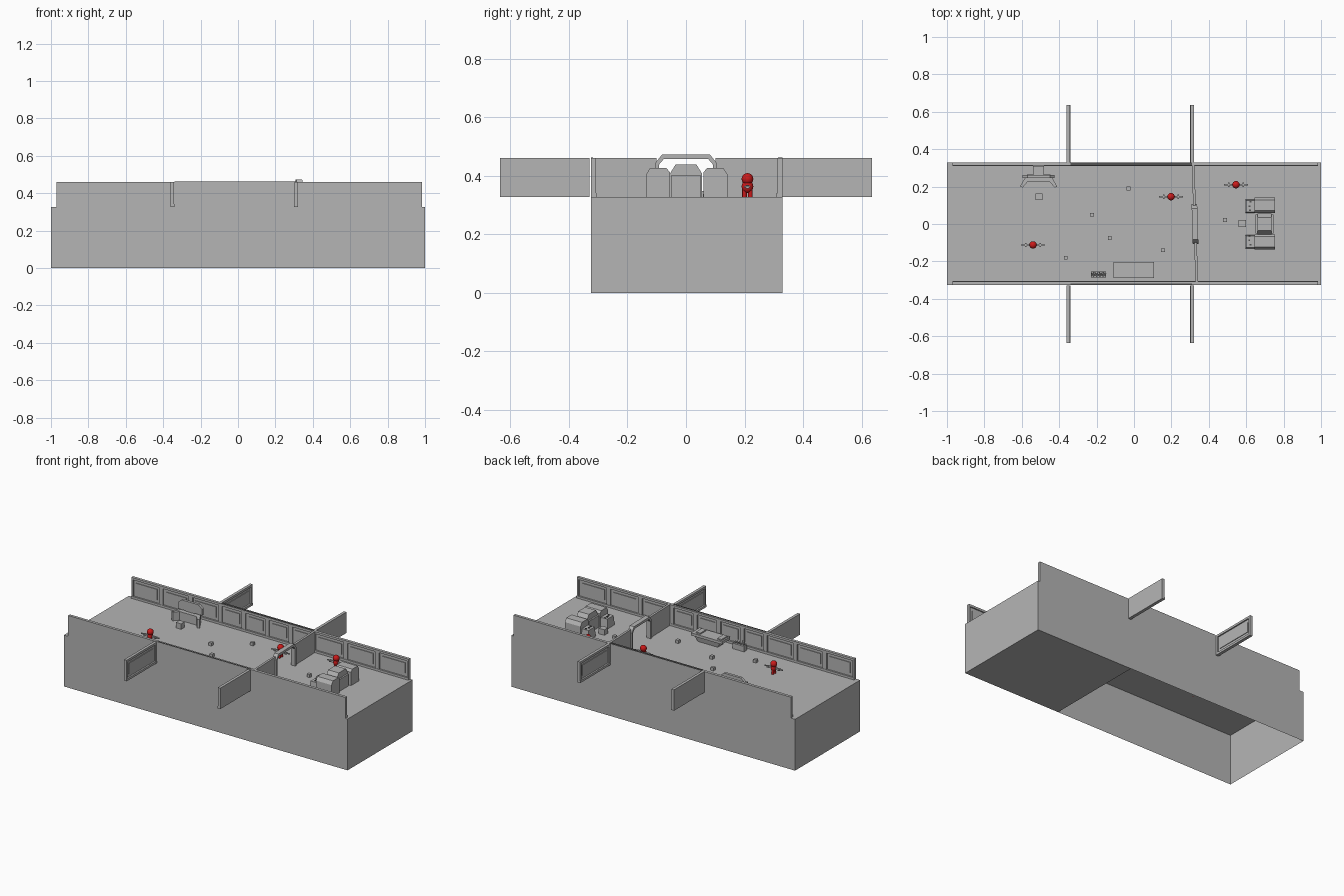
import bpy, bmesh, math, random
from mathutils import Matrix, Vector

if "Cube" in bpy.data.objects:
    bpy.data.objects.remove(bpy.data.objects["Cube"])
random.seed(4)


def material(name, rgb):
    m = bpy.data.materials.new(name)
    m.use_nodes = True
    m.diffuse_color = (*rgb, 1)
    m.node_tree.nodes["Principled BSDF"].inputs["Base Color"].default_value = (*rgb, 1)
    return m


GREY = material("stone grey", (0.46, 0.46, 0.46))
RED = material("signal red", (0.6, 0.01, 0.01))
DARK = material("dark grey", (0.09, 0.09, 0.09))
FLOOR, TOP = 0.327, 0.46


def finish(name, bm, mat=GREY, matrix=None):
    mesh = bpy.data.meshes.new(name)
    bmesh.ops.recalc_face_normals(bm, faces=bm.faces)
    bm.to_mesh(mesh)
    bm.free()
    mesh.materials.append(mat)
    ob = bpy.data.objects.new(name, mesh)
    if matrix:
        ob.matrix_world = matrix
    bpy.context.collection.objects.link(ob)
    return ob


def add_box(bm, x, y, z, taper=1.0):
    """Box from three (low, high) ranges; taper scales its top."""
    verts = bmesh.ops.create_cube(bm, size=1)["verts"]
    for v in verts:
        k = taper if v.co.z > 0 else 1
        v.co = [(a + b) / 2 + c * (b - a) * s
                for (a, b), c, s in zip((x, y, z), v.co, (k, k, 1))]
    return verts


def box(name, x, y, z, mat=GREY, taper=1.0):
    bm = bmesh.new()
    add_box(bm, x, y, z, taper)
    return finish(name, bm, mat)


def prism(name, points, low, high, place):
    """Extrude a 2D outline; place turns (u, v, depth) into a position."""
    bm = bmesh.new()
    face = bm.faces.new([bm.verts.new(place(u, v, low)) for u, v in points])
    new = bmesh.ops.extrude_face_region(bm, geom=[face])["geom"]
    shift = Vector(place(0, 0, high)) - Vector(place(0, 0, low))
    bmesh.ops.translate(bm, vec=shift, verts=[g for g in new if isinstance(g, bmesh.types.BMVert)])
    return finish(name, bm)


# Hollow base, closed underneath only at one end
bm = bmesh.new()
add_box(bm, (-1, 1), (-0.325, 0.33), (0, FLOOR))
bmesh.ops.bisect_plane(bm, geom=bm.verts[:] + bm.edges[:] + bm.faces[:],
                       plane_co=(0.3, 0, 0), plane_no=(1, 0, 0))
bm.normal_update()
opening = [f for f in bm.faces if f.normal.z < -0.9 and f.calc_center_median().x < 0.3]
bmesh.ops.delete(bm, geom=opening, context="FACES")
finish("base_shell", bm)


# Walls: plain outside, framed and panelled inside (local +y)
def wall(name, start, angle, length, panels):
    bm = bmesh.new()
    h = TOP - FLOOR
    add_box(bm, (0, length), (0, 0.01), (0, h))
    add_box(bm, (0, length), (0, 0.018), (h - 0.014, h))
    add_box(bm, (0, length), (0, 0.02), (0, 0.014))
    for end in (0, length - 0.012):
        add_box(bm, (end, end + 0.012), (0, 0.018), (0, h))
    step = length / panels
    for i in range(panels):
        a = i * step
        add_box(bm, (a + 0.03, a + step - 0.03), (0, 0.014), (0.035, h - 0.032))
        if i:
            add_box(bm, (a - 0.014, a + 0.014), (0, 0.018), (0, h - 0.01))
    finish(name, bm, GREY, Matrix.Translation((*start, FLOOR)) @ Matrix.Rotation(angle, 4, "Z"))


for label, a, b, n in (("right", -0.97, -0.345, 3), ("middle", -0.345, 0.315, 4), ("left", 0.315, 0.985, 3)):
    wall("front_wall_" + label, (a, -0.325), 0, b - a, n)
    wall("back_wall_" + label, (b, 0.33), math.pi, b - a, n)
for label, y in (("back", 0.33), ("front", -0.635)):
    wall(label + "_right_wing_wall", (-0.36, y + 0.305), -math.pi / 2, 0.305, 1)
    wall(label + "_left_wing_wall", (0.32, y), math.pi / 2, 0.305, 1)

# Dark slots along the tops of the middle walls
box("back_wall_slot", (-0.34, 0.31), (0.314, 0.329), (TOP, TOP + 0.002), DARK)
box("front_wall_slot", (-0.34, 0.31), (-0.324, -0.318), (TOP, TOP + 0.002), DARK)

# Slightly turned partition with an arched doorway
def partition_place(u, v, d):
    return (0.326 - 0.03 * u + d, u, FLOOR + v)


for label, a, b in (("back", 0.1, 0.312), ("front", -0.307, -0.1)):
    prism("partition_" + label, [(a, 0), (b, 0), (b, 0.133), (a, 0.133)], -0.007, 0.007, partition_place)
outer = [(-0.106, 0), (-0.106, 0.115), (-0.082, 0.145), (0.082, 0.145), (0.106, 0.115), (0.106, 0)]
inner = [(0.093, 0), (0.093, 0.11), (0.076, 0.13), (-0.076, 0.13), (-0.093, 0.11), (-0.093, 0)]
prism("door_frame", outer + inner, -0.015, 0.015, partition_place)


# Large machine: two chamfered cabinets around a central seat block
def machine_place(u, v, d):
    return (d, u, FLOOR + v)


for label, s, c in (("back", 1, 0.01), ("front", -1, 0)):
    outline = [(0.055, 0), (0.055, 0.085), (0.068, 0.1), (0.122, 0.1), (0.136, 0.078), (0.136, 0)]
    prism("machine_cabinet_" + label, [(s * u + c * 0.5, v) for u, v in outline], 0.645, 0.755, machine_place)
    box("machine_panel_" + label, (0.595, 0.65), sorted((s * 0.058, s * 0.132)), (FLOOR, FLOOR + 0.06), taper=0.85)
    for i in range(3):
        x, y = 0.61 + random.random() * 0.02, s * (0.07 + i * 0.022)
        box(f"machine_button_{label}_{i}", (x, x + 0.01), (y, y + 0.008), (FLOOR + 0.06, FLOOR + 0.064), DARK)
prism("machine_core", [(-0.055, 0), (-0.055, 0.08), (-0.035, 0.112), (0.035, 0.112), (0.055, 0.08), (0.055, 0)],
      0.66, 0.735, machine_place)
box("machine_core_foot", (0.65, 0.745), (-0.05, 0.05), (FLOOR, FLOOR + 0.075))
box("machine_stool", (0.56, 0.6), (-0.016, 0.022), (FLOOR, FLOOR + 0.035))


# Wide desk with an upright faceted screen
def plan(u, v, d):
    return (u - 0.51, v, FLOOR + d)


desk = [(-0.1, 0.2), (-0.085, 0.195), (-0.06, 0.225), (0.06, 0.225), (0.085, 0.195), (0.1, 0.2), (0.062, 0.265),
        (-0.062, 0.265)]
prism("console_desk", desk, 0, 0.055, plan)
screen = [(-0.085, 0.06), (-0.085, 0.1), (-0.06, 0.122), (0.06, 0.122), (0.085, 0.1), (0.085, 0.06)]
prism("console_screen", screen, 0.245, 0.262, lambda u, v, d: (u - 0.51, d, FLOOR + v))
box("console_screen_support", (-0.54, -0.48), (0.25, 0.31), (FLOOR, FLOOR + 0.09))
box("console_stool", (-0.526, -0.49), (0.127, 0.163), (FLOOR, FLOOR + 0.035))

# Bed-like table, wider at the top than the foot
box("table_foot", (-0.07, 0.07), (-0.27, -0.22), (FLOOR, FLOOR + 0.035), taper=1.3)
box("table_top", (-0.11, 0.107), (-0.288, -0.203), (FLOOR + 0.035, FLOOR + 0.052))
box("table_pillow", (-0.1, -0.07), (-0.275, -0.215), (FLOOR + 0.052, FLOOR + 0.06))
box("table_tray", (0.05, 0.08), (-0.275, -0.215), (FLOOR + 0.052, FLOOR + 0.06))

# Planter with spiky leaves
box("planter", (-0.23, -0.15), (-0.285, -0.255), (FLOOR, FLOOR + 0.035))
bm = bmesh.new()
for i in range(4):
    for k in range(5):
        turn = Matrix.Rotation(k * math.tau / 5 + i, 4, "Z") @ Matrix.Rotation(0.8, 4, "Y")
        spot = Matrix.Translation((-0.22 + i * 0.02, -0.27, FLOOR + 0.034))
        bmesh.ops.create_cone(bm, segments=4, radius1=0.004, radius2=0, depth=0.025, cap_ends=True,
                              matrix=spot @ turn @ Matrix.Translation((0, 0, 0.012)))
finish("planter_leaves", bm)

# Small crates scattered over the floor
for i, (x, y) in enumerate([(-0.03, 0.19), (-0.225, 0.05), (-0.13, -0.075), (-0.365, -0.18), (0.155, -0.14),
                            (0.487, 0.022)]):
    box(f"crate_{i + 1}", (x - 0.01, x + 0.01), (y - 0.01, y + 0.01), (FLOOR, FLOOR + 0.02))


# Figures: red head, torso and legs, thin grey arms held out sideways
def figure(name, x, y):
    at = Matrix.Translation((x, y, FLOOR))
    bm = bmesh.new()
    for z, sx, sz in ((0.062, 0.02, 0.02), (0.036, 0.016, 0.022)):
        bmesh.ops.create_uvsphere(bm, u_segments=16, v_segments=10, radius=1,
                                  matrix=Matrix.Translation((0, 0, z)) @ Matrix.Diagonal((sx, 0.02, sz, 1)))
    for s in (-1, 1):
        bmesh.ops.create_cone(bm, segments=10, radius1=0.008, radius2=0.008, depth=0.028, cap_ends=True,
                              matrix=Matrix.Translation((0, s * 0.01, 0.014)))
    for f in bm.faces:
        f.smooth = len(f.verts) < 5
    finish(name + "_body", bm, RED, at)
    bm = bmesh.new()
    for s in (-1, 1):
        add_box(bm, sorted((s * 0.014, s * 0.045)), (-0.005, 0.005), (0.03, 0.042))
        add_box(bm, sorted((s * 0.04, s * 0.064)), (-0.003, 0.003), (0.034, 0.04))
        add_box(bm, sorted((s * 0.034, s * 0.042)), (-0.011, 0.011), (0.032, 0.038))
    finish(name + "_arms", bm, GREY, at)


for i, spot in enumerate([(-0.54, -0.112), (0.198, 0.146), (0.545, 0.21)]):
    figure(f"figure_{i + 1}", *spot)
